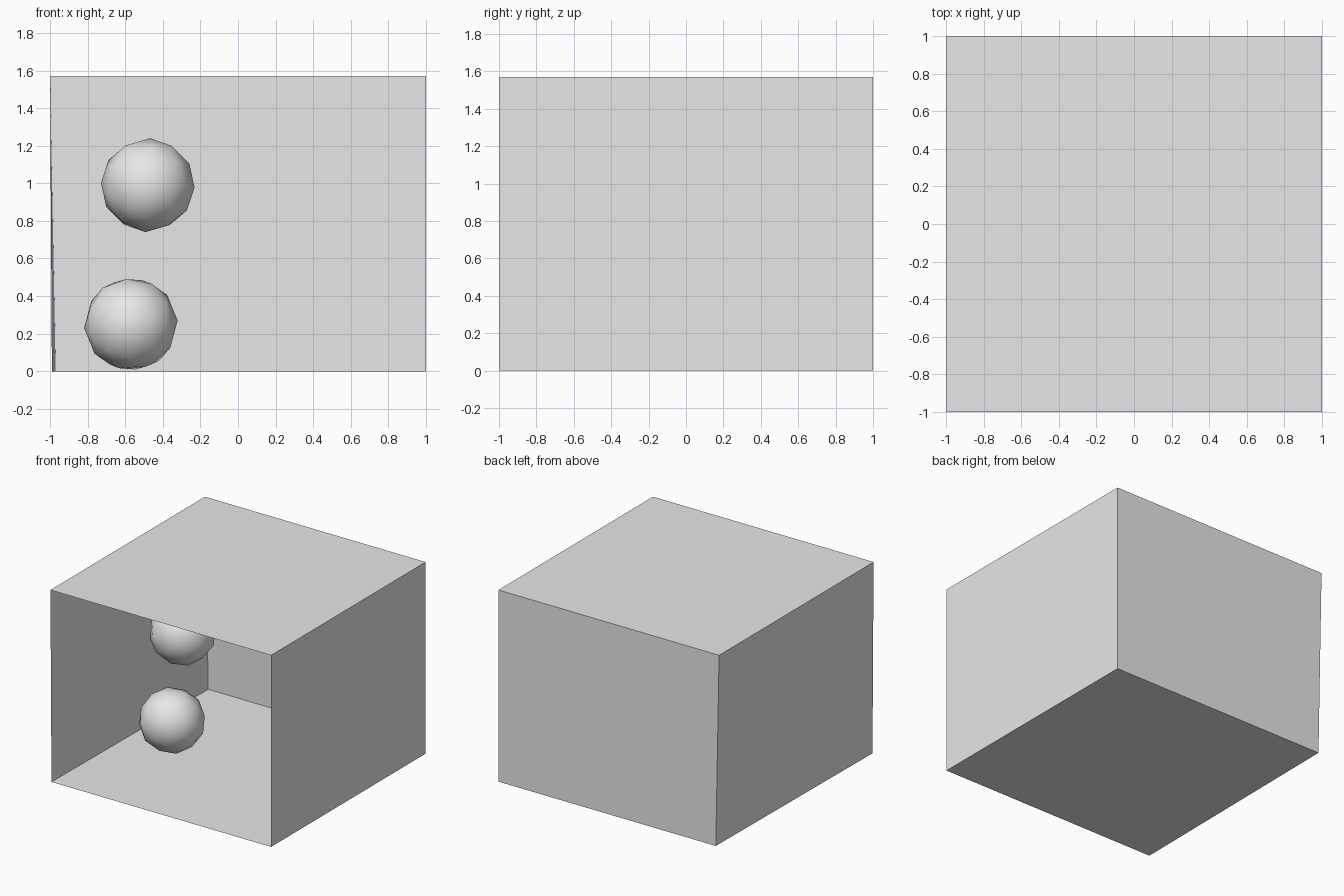
import bpy
import bmesh
from mathutils import Vector

if "Cube" in bpy.data.objects:
    bpy.data.objects.remove(bpy.data.objects["Cube"], do_unlink=True)

HEIGHT = 1.57
RADIUS = 0.25

# One plain grey for everything
grey = bpy.data.materials.new("light grey")
grey.use_nodes = True
colour = (0.8, 0.8, 0.8, 1)
grey.diffuse_color = colour
grey.node_tree.nodes["Principled BSDF"].inputs["Base Color"].default_value = colour


def add_object(name, bm):
    mesh = bpy.data.meshes.new(name)
    bm.to_mesh(mesh)
    bm.free()
    mesh.materials.append(grey)
    obj = bpy.data.objects.new(name, mesh)
    bpy.context.collection.objects.link(obj)
    return obj


# Thin open-fronted box whose right wall leans in slightly at the bottom
bm = bmesh.new()
bmesh.ops.create_cube(bm, size=2)
front = [f for f in bm.faces if f.normal.y < -0.9]
bmesh.ops.delete(bm, geom=front, context="FACES_ONLY")
for v in bm.verts:
    v.co.z = (v.co.z + 1) * HEIGHT / 2
    if v.co.x < 0 and v.co.z < 0.01:
        v.co.x = -0.97 if v.co.y > 0 else -0.99
add_object("open_box", bm)


# Low-poly, smooth-shaded balls inside the box
def add_ball(name, location, rotation):
    bm = bmesh.new()
    bmesh.ops.create_icosphere(bm, subdivisions=2, radius=RADIUS)
    for f in bm.faces:
        f.smooth = True
    ball = add_object(name, bm)
    ball.location = Vector(location)
    ball.rotation_euler = rotation


add_ball("upper_ball", (-0.48, -0.03, 0.99), (0.3, 0.5, 0.2))
add_ball("lower_ball", (-0.57, -0.04, 0.25), (0.5, 0.2, 0.7))
